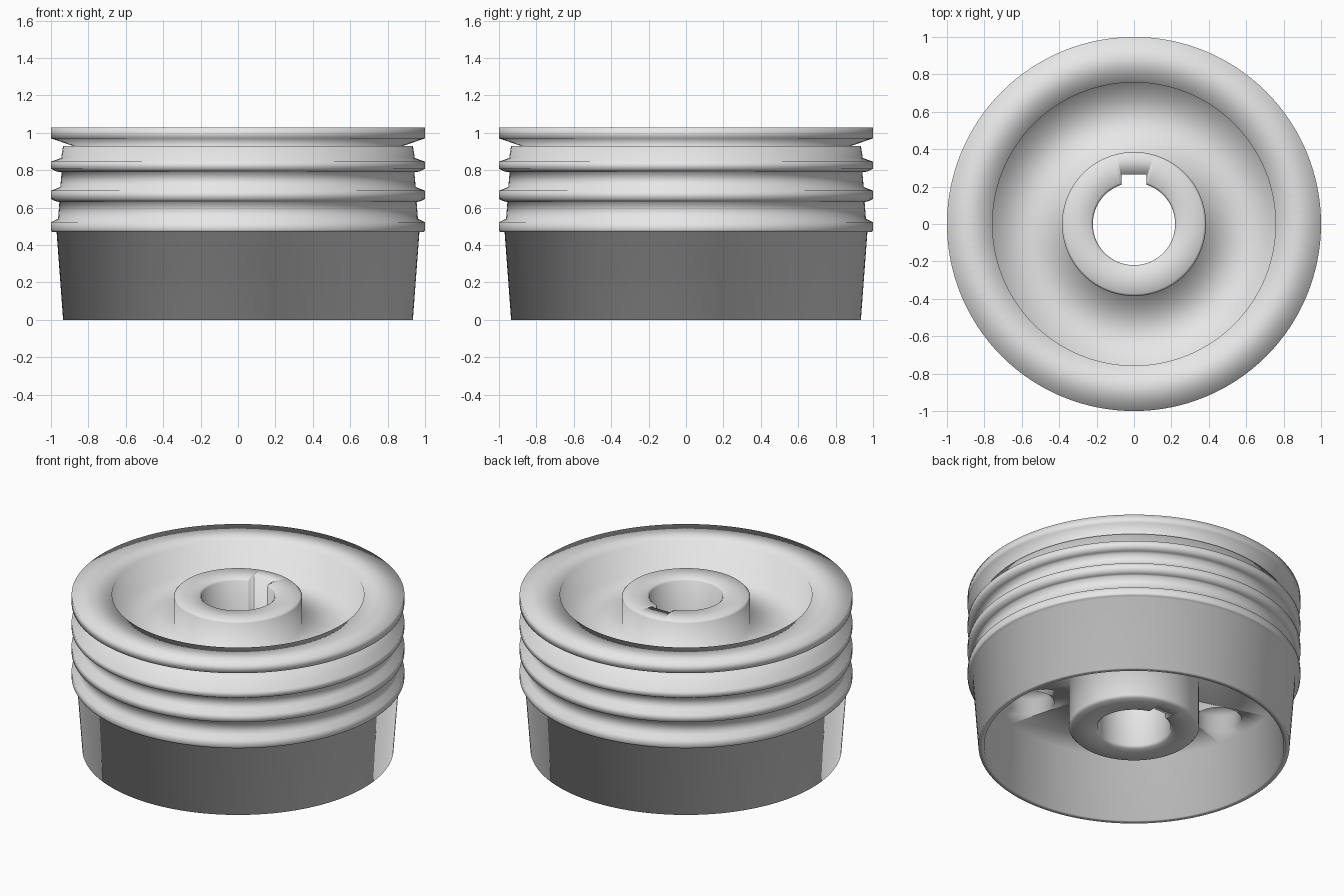
import bpy, bmesh, math

if "Cube" in bpy.data.objects:
    bpy.data.objects.remove(bpy.data.objects["Cube"])

SEGMENTS = 128

grey = bpy.data.materials.new("light_grey")
grey.diffuse_color = (0.8, 0.8, 0.8, 1)
grey.use_nodes = True
grey.node_tree.nodes["Principled BSDF"].inputs["Base Color"].default_value = grey.diffuse_color


def make_object(name, bm):
    bmesh.ops.recalc_face_normals(bm, faces=bm.faces)
    mesh = bpy.data.meshes.new(name)
    bm.to_mesh(mesh)
    bm.free()
    obj = bpy.data.objects.new(name, mesh)
    bpy.context.collection.objects.link(obj)
    obj.data.materials.append(grey)
    return obj


def lathe(name, profile):
    """Closed (radius, height) loop revolved about z."""
    bm = bmesh.new()
    rings = []
    for r, z in profile:
        rings.append([bm.verts.new((r * math.cos(2 * math.pi * i / SEGMENTS),
                                    r * math.sin(2 * math.pi * i / SEGMENTS), z))
                      for i in range(SEGMENTS)])
    for a, b in zip(rings, rings[1:] + rings[:1]):
        for i in range(SEGMENTS):
            j = (i + 1) % SEGMENTS
            bm.faces.new((a[i], a[j], b[j], b[i]))
    return make_object(name, bm)


def cut(target, cutter):
    mod = target.modifiers.new(cutter.name, "BOOLEAN")
    mod.operation = "DIFFERENCE"
    mod.solver = "EXACT"
    mod.object = cutter
    bpy.context.view_layer.objects.active = target
    bpy.ops.object.modifier_apply(modifier=mod.name)
    bpy.data.objects.remove(cutter)


# Outer skirt, three ribs and top flange
outside = [(0.90, 0.0), (0.935, 0.0), (0.97, 0.47),
           (0.995, 0.47), (1.0, 0.48), (1.0, 0.522), (0.962, 0.54),
           (0.955, 0.63), (0.97, 0.632), (1.0, 0.645), (1.0, 0.69), (0.95, 0.71),
           (0.943, 0.79), (0.97, 0.792), (1.0, 0.807), (1.0, 0.845), (0.945, 0.865),
           (0.935, 0.93), (0.885, 0.93), (1.0, 0.97), (1.0, 1.027)]
# Top recess and hub upper end
top = [(0.757, 1.027), (0.757, 0.83), (0.385, 0.83), (0.385, 1.015), (0.373, 1.027),
       (0.232, 1.027), (0.22, 1.015)]
# Bore, hub lower end, underside of the web
under = [(0.22, 0.13), (0.235, 0.115), (0.375, 0.115), (0.39, 0.13),
         (0.39, 0.43), (0.88, 0.43)]
wheel = lathe("grooved_wheel", outside + top + under)

# Keyway along the bore
bm = bmesh.new()
bmesh.ops.create_cube(bm, size=1)
for v in bm.verts:
    v.co = (v.co.x * 0.136, 0.165 + v.co.y * 0.2, 0.6 + v.co.z * 1.4)
cut(wheel, make_object("keyway", bm))

# Three round pockets in the underside
for k in range(3):
    a = math.radians(60 + 120 * k)
    bm = bmesh.new()
    bmesh.ops.create_cone(bm, cap_ends=True, segments=48, radius1=0.14, radius2=0.14, depth=0.2)
    bmesh.ops.translate(bm, verts=bm.verts, vec=(0.66 * math.cos(a), 0.66 * math.sin(a), 0.43))
    cut(wheel, make_object("pocket", bm))

for p in wheel.data.polygons:
    p.use_smooth = True
    p.material_index = 0
